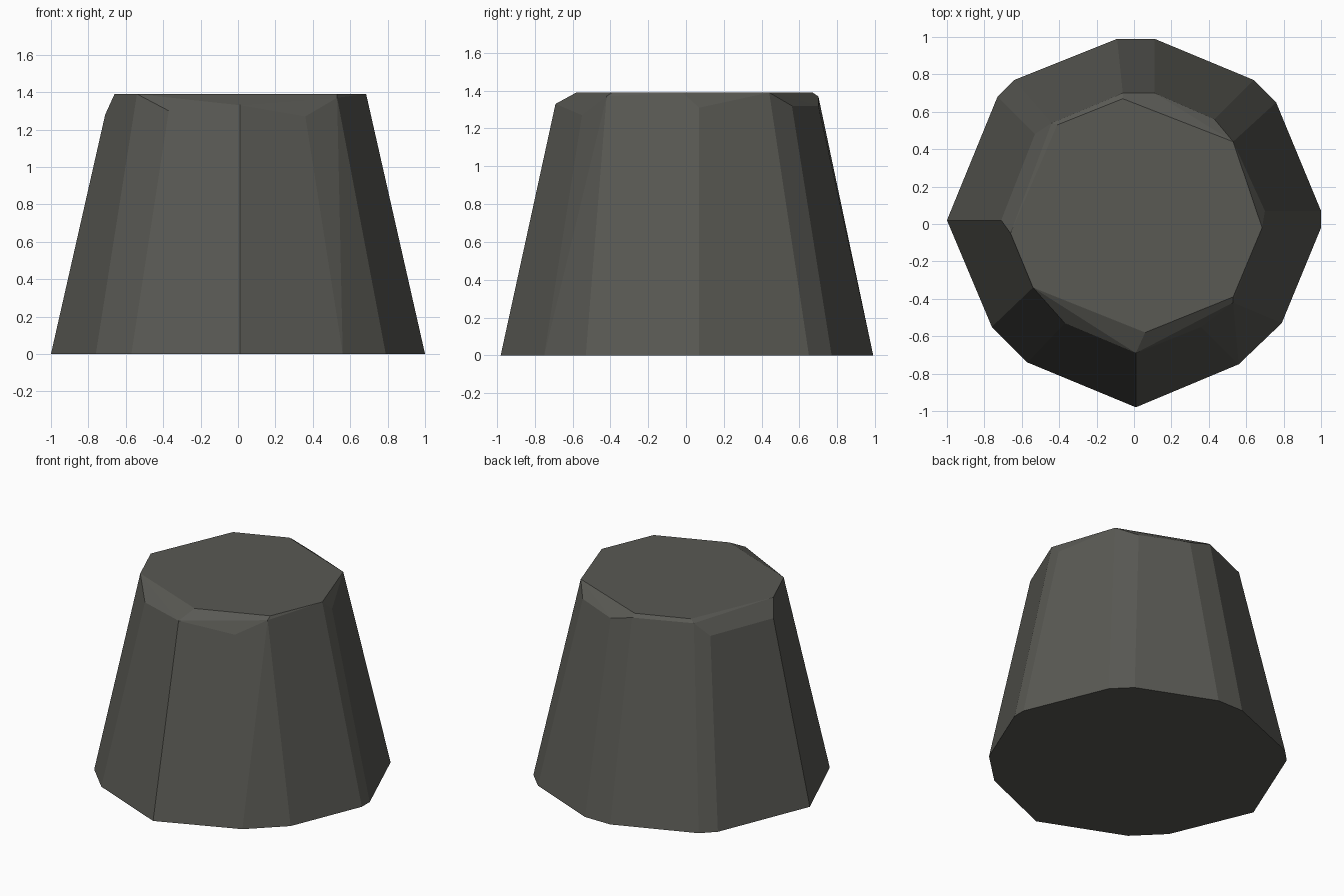
import bpy, bmesh, math

if "Cube" in bpy.data.objects:
    bpy.data.objects.remove(bpy.data.objects["Cube"])

# Corner pairs around the stump: base (x, y) and chipped upper rim (x, y, z)
CORNERS = [
    (-0.09, 0.99, -0.06, 0.70, 1.37), (0.11, 0.99, 0.11, 0.70, 1.32),
    (0.64, 0.77, 0.43, 0.56, 1.32), (0.76, 0.65, 0.53, 0.44, 1.39),
    (1.00, 0.07, 0.70, 0.07, 1.31), (1.00, -0.02, 0.685, -0.02, 1.39),
    (0.79, -0.53, 0.53, -0.42, 1.37), (0.56, -0.75, 0.36, -0.55, 1.27),
    (0.01, -0.98, 0.01, -0.69, 1.33), (-0.57, -0.74, -0.37, -0.53, 1.30),
    (-0.76, -0.55, -0.54, -0.34, 1.39), (-1.00, 0.02, -0.71, 0.02, 1.28),
    (-0.73, 0.68, -0.53, 0.48, 1.28), (-0.64, 0.77, -0.44, 0.54, 1.37),
]
# Corners of the flat top that sit inside the chipped rim
TOP_Z = 1.39
TOP = [(-0.06, 0.67), (0.53, -0.39), (0.06, -0.58), (-0.66, -0.05), (-0.41, 0.53)]

# Faceted rock: convex body through base, rim and top corners
bm = bmesh.new()
for bx, by, rx, ry, rz in CORNERS:
    bm.verts.new((bx, by, 0))
    bm.verts.new((rx, ry, rz))
for x, y in TOP:
    bm.verts.new((x, y, TOP_Z))
bmesh.ops.convex_hull(bm, input=bm.verts)
loose = [v for v in bm.verts if not v.link_faces]
bmesh.ops.delete(bm, geom=loose, context='VERTS')
# Merge nearly flat triangles into clean facets
bmesh.ops.dissolve_limit(bm, angle_limit=math.radians(4), verts=bm.verts, edges=bm.edges)
bmesh.ops.recalc_face_normals(bm, faces=bm.faces)

mesh = bpy.data.meshes.new("rock_block")
bm.to_mesh(mesh)
bm.free()

# Single dark stone colour
stone = bpy.data.materials.new("dark stone grey")
stone.diffuse_color = (0.10, 0.10, 0.088, 1)
stone.use_nodes = True
stone.node_tree.nodes["Principled BSDF"].inputs["Base Color"].default_value = stone.diffuse_color
mesh.materials.append(stone)

rock = bpy.data.objects.new("rock_block", mesh)
bpy.context.collection.objects.link(rock)
